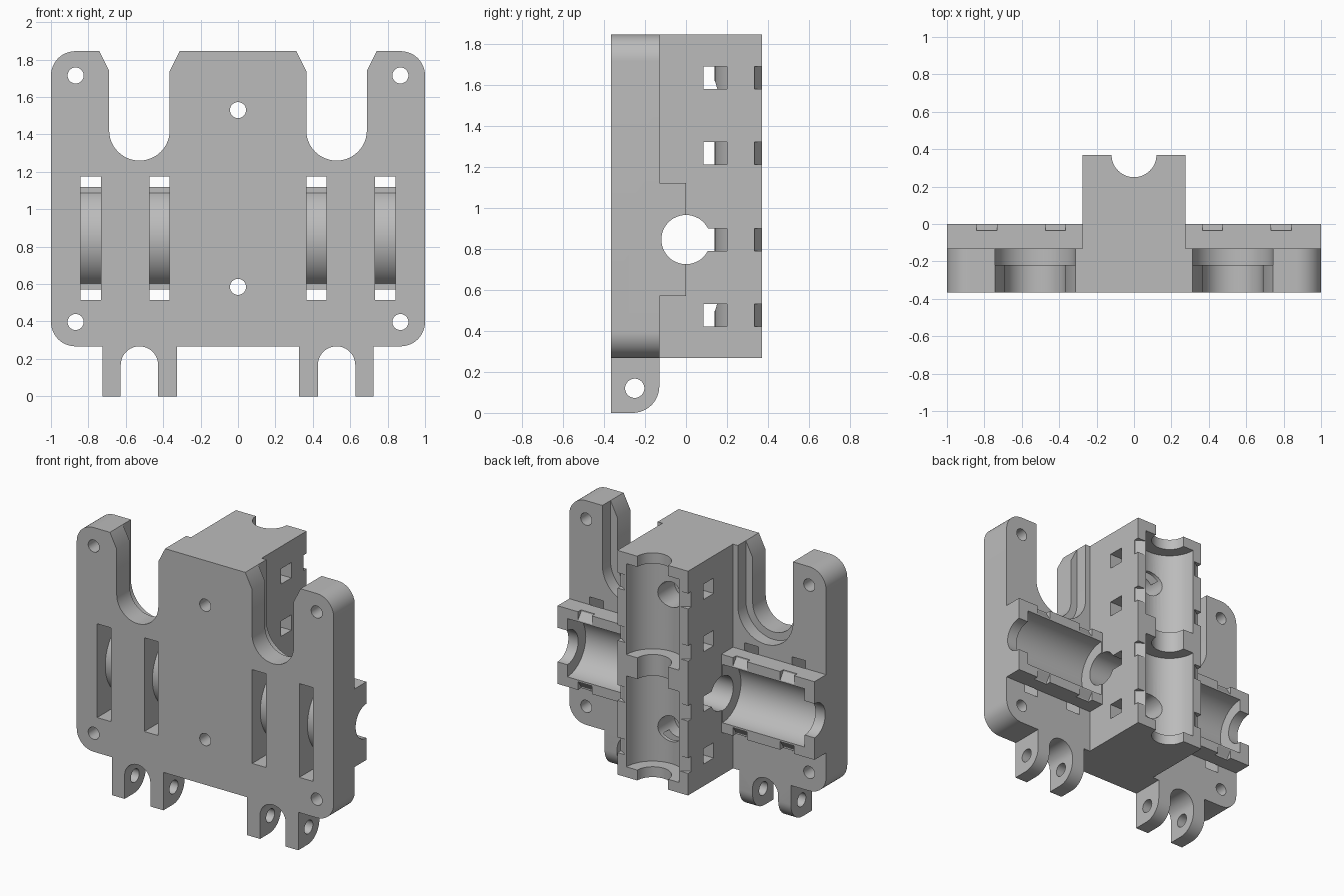
import bpy, bmesh, math

cube = bpy.data.objects.get("Cube")
if cube:
    bpy.data.objects.remove(cube, do_unlink=True)

grey = bpy.data.materials.new("plain_grey")
grey.use_nodes = True
GREY = (0.5, 0.5, 0.5, 1)
grey.diffuse_color = GREY
grey.node_tree.nodes["Principled BSDF"].inputs["Base Color"].default_value = GREY

FRONT, BACK = -0.365, -0.13      # plate faces
DEEP = 0.37                      # rear face of the block
ROD_Z = 0.845                    # height of the horizontal rod
HALF = 0.275                     # half width of block and holders


def arc(cx, cy, r, a0, a1, n=24):
    steps = [math.radians(a0 + (a1 - a0) * i / n) for i in range(n + 1)]
    return [(cx + r * math.cos(a), cy + r * math.sin(a)) for a in steps]


def prism(name, axis, profile, lo, hi):
    """Extrude a profile along an axis: X takes (y, z), Y takes (x, z), Z takes (x, y)."""
    place = {"X": lambda a, b, c: (c, a, b),
             "Y": lambda a, b, c: (a, c, b),
             "Z": lambda a, b, c: (a, b, c)}[axis]
    bm = bmesh.new()
    rings = [[bm.verts.new(place(a, b, c)) for a, b in profile] for c in (lo, hi)]
    n = len(profile)
    bm.faces.new(rings[0])
    bm.faces.new(rings[1])
    for i in range(n):
        j = (i + 1) % n
        bm.faces.new((rings[0][i], rings[0][j], rings[1][j], rings[1][i]))
    bmesh.ops.recalc_face_normals(bm, faces=bm.faces)
    mesh = bpy.data.meshes.new(name)
    bm.to_mesh(mesh)
    bm.free()
    mesh.materials.append(grey)
    ob = bpy.data.objects.new(name, mesh)
    bpy.context.collection.objects.link(ob)
    return ob


def rect(a0, a1, b0, b1):
    return [(a0, b0), (a1, b0), (a1, b1), (a0, b1)]


def circle(a, b, r, n=48):
    return arc(a, b, r, 0, 360, n)[:-1]


def combine(body, other, operation):
    mod = body.modifiers.new(operation, "BOOLEAN")
    mod.operation, mod.object, mod.solver = operation, other, "EXACT"
    graph = bpy.context.evaluated_depsgraph_get()
    mesh = bpy.data.meshes.new_from_object(body.evaluated_get(graph))
    body.modifiers.clear()
    body.data = mesh
    bpy.data.objects.remove(other, do_unlink=True)


def add(axis, profile, lo, hi):
    combine(body, prism("addition", axis, profile, lo, hi), "UNION")


def cut(axis, profile, lo, hi):
    combine(body, prism("cutter", axis, profile, lo, hi), "DIFFERENCE")


# Rounded front plate
R, LOW, TOP = 0.13, 0.267, 1.845
outline = (arc(1 - R, LOW + R, R, -90, 0, 12) + arc(1 - R, TOP - R, R, 0, 90, 12)
           + arc(R - 1, TOP - R, R, 90, 180, 12) + arc(R - 1, LOW + R, R, 180, 270, 12))
body = prism("carriage_body", "Y", outline, FRONT, BACK)

# Central block, side holders and hinge legs
add("Z", rect(-HALF, HALF, -0.25, DEEP), LOW, TOP)
leg = [(FRONT, 0)] + arc(BACK - R, R, R, -90, 0, 12) + [(BACK, 0.35), (FRONT, 0.35)]
for s in (1, -1):
    add("X", rect(-0.2, 0, ROD_Z - HALF, ROD_Z + HALF), *sorted((s * 0.2, s)))
    add("X", leg, *sorted((s * 0.325, s * 0.725)))


def u_slot(x, r, base, lip):
    """Round-bottomed slot whose mouth flares out at the plate's top edge."""
    return (arc(x, base, r, 180, 360) + [(x + r, 1.74), (x + lip, TOP),
            (x + lip, 2), (x - lip, 2), (x - lip, TOP), (x - r, 1.74)])


# Tie slot behind the holder: a window in the plate with a rounded core
a = math.degrees(math.asin(BACK / HALF))
core = arc(0, ROD_Z, HALF, -180 - a, -180 + a + 360 - 360, 32)
tie = ([(-0.5, ROD_Z + 0.33), (-0.1, ROD_Z + 0.33), (-0.1, ROD_Z + HALF),
        (BACK, ROD_Z + HALF)]
       + arc(0, ROD_Z, HALF, 180 - math.degrees(math.acos(-BACK / HALF)),
             180 + math.degrees(math.acos(-BACK / HALF)), 32)
       + [(BACK, ROD_Z - HALF), (-0.1, ROD_Z - HALF),
          (-0.1, ROD_Z - 0.33), (-0.5, ROD_Z - 0.33)])

for s in (1, -1):
    mid = s * 0.527
    # Stepped open slots at the top
    cut("Y", u_slot(mid, 0.162, 1.422, 0.215), -0.5, -0.1)
    cut("Y", u_slot(mid, 0.215, 1.422, 0.215), -0.22, -0.05)
    # Arch between the legs and the hinge pin hole
    cut("Y", [(mid + 0.1, -0.1)] + arc(mid, 0.167, 0.1, 0, 180)
        + [(mid - 0.1, -0.1)], -0.5, 0)
    cut("X", circle(-0.25, 0.12, 0.047, 32), *sorted((s * 0.3, s * 0.75)))
    # Corner screw holes
    for z in (0.397, 1.715):
        cut("Y", circle(s * 0.868, z, 0.043, 32), -0.5, -0.05)
    # Side bearing pocket
    cut("X", circle(0, ROD_Z, 0.205), *sorted((s * 0.284, s * 0.924)))
    # Tie windows and sloped rim notches
    for x in (0.42, 0.787):
        span = sorted((s * (x - 0.054), s * (x + 0.054)))
        cut("X", tie, *span)
        for t in (1, -1):
            cut("X", [(-0.035, ROD_Z + t * 0.29), (-0.035, ROD_Z + t * 0.265),
                      (0.01, ROD_Z + t * 0.2), (0.01, ROD_Z + t * 0.29)], *span)

# Horizontal and vertical rod bores
cut("X", circle(0, ROD_Z, 0.12), -1.1, 1.1)
cut("Z", circle(0, DEEP, 0.12), 0, 2)

for centre in (0.66, 1.45):
    # Rear bearing pocket
    cut("Z", circle(0, DEEP, 0.205), centre - 0.32, centre + 0.32)
    # Tie tunnels around the pocket, with sloped rim notches
    for z in (centre - 0.184, centre + 0.184):
        h = math.degrees(math.asin(0.17 / 0.23))
        tunnel = ([(-0.4, 0.2)] + arc(0, DEEP, 0.23, 180 + h, 360 - h)
                  + [(0.4, 0.2), (0.4, 0.085), (-0.4, 0.085)])
        cut("Z", tunnel, z - 0.054, z + 0.054)
        for s in (1, -1):
            cut("Z", [(s * 0.29, 0.335), (s * 0.265, 0.335),
                      (s * 0.2, 0.38), (s * 0.29, 0.38)], z - 0.054, z + 0.054)

# Central screw holes with counterbores opening into the pockets
for z in (0.585, 1.53):
    cut("Y", circle(0, z, 0.043, 32), -0.5, 0.3)
    cut("Y", circle(0, z, 0.09, 32), 0, 0.3)

bpy.ops.object.select_all(action="DESELECT")
body.select_set(True)
bpy.context.view_layer.objects.active = body
bpy.ops.object.shade_smooth_by_angle(angle=math.radians(30))
